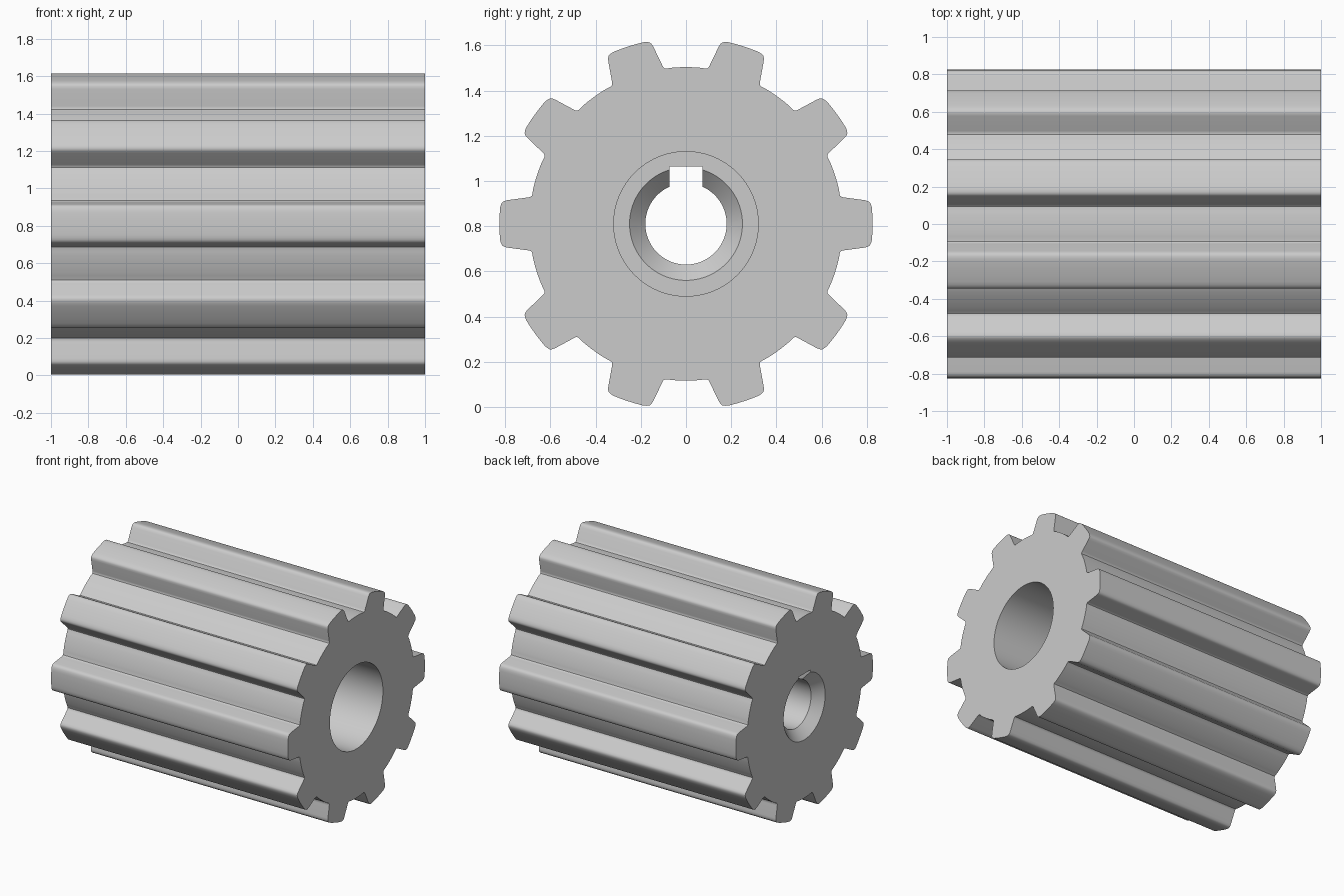
import bpy, bmesh
from math import cos, sin, pi, radians, atan2, hypot

if "Cube" in bpy.data.objects:
    bpy.data.objects.remove(bpy.data.objects["Cube"])

ZC = 0.81      # height of the shaft axis
TEETH = 10


def make_object(name, bm):
    bmesh.ops.recalc_face_normals(bm, faces=bm.faces)
    me = bpy.data.meshes.new(name)
    bm.to_mesh(me)
    bm.free()
    ob = bpy.data.objects.new(name, me)
    bpy.context.collection.objects.link(ob)
    return ob


# Half tooth in polar form (radius, angle): tip arc, rounded corner, flank, root fillet, root arc
half = [(0.826, radians(a)) for a in (1.3, 2.6, 3.9, 5.0)]
half += [(hypot(x, y), atan2(y, x)) for x, y in
         [(0.819, 0.085), (0.814, 0.095), (0.805, 0.101), (0.79, 0.105),
          (0.70, 0.117), (0.69, 0.119), (0.683, 0.124), (0.680, 0.133)]]
half += [(0.694, radians(a)) for a in (12.5, 14.0, 15.5, 17.0)]
tooth = [(r, -a) for r, a in reversed(half)] + half

# Gear body: toothed outline extruded along x
bm = bmesh.new()
outline = []
for i in range(TEETH):
    for r, a in tooth:
        t = a + 2 * pi * i / TEETH
        outline.append(bm.verts.new((-1, r * cos(t), ZC + r * sin(t))))
face = bm.faces.new(outline)
ext = bmesh.ops.extrude_face_region(bm, geom=[face])
bmesh.ops.translate(bm, vec=(2, 0, 0),
                    verts=[v for v in ext["geom"] if isinstance(v, bmesh.types.BMVert)])
gear = make_object("pinion_gear", bm)

# Bore cutter: chamfered shaft hole opening into a wide counterbore
profile = [(-1.01, 0.26), (-0.93, 0.18), (-0.07, 0.18), (0, 0.25), (0, 0.32), (1.01, 0.32)]
N = 96
bm = bmesh.new()
rings = [[bm.verts.new((x, r * cos(2 * pi * k / N), ZC + r * sin(2 * pi * k / N)))
          for k in range(N)] for x, r in profile]
for a, b in zip(rings, rings[1:]):
    for k in range(N):
        bm.faces.new((a[k], a[(k + 1) % N], b[(k + 1) % N], b[k]))
bm.faces.new(rings[0])
bm.faces.new(rings[-1])
bore = make_object("bore_cutter", bm)

# Keyway cutter
bm = bmesh.new()
bmesh.ops.create_cube(bm, size=1)
for v in bm.verts:
    v.co = (-1.1 if v.co.x < 0 else 0.3, v.co.y * 0.144, ZC + (0.255 if v.co.z > 0 else 0.02))
key = make_object("keyway_cutter", bm)

# Cut the holes, then shade smooth with crisp edges
bpy.context.view_layer.objects.active = gear
gear.select_set(True)
for cutter in (bore, key):
    cutter.hide_render = True
    mod = gear.modifiers.new("cut", 'BOOLEAN')
    mod.operation = 'DIFFERENCE'
    mod.solver = 'EXACT'
    mod.object = cutter
    bpy.ops.object.modifier_apply(modifier=mod.name)
    bpy.data.objects.remove(cutter)
bpy.ops.object.shade_smooth_by_angle(angle=radians(32))
